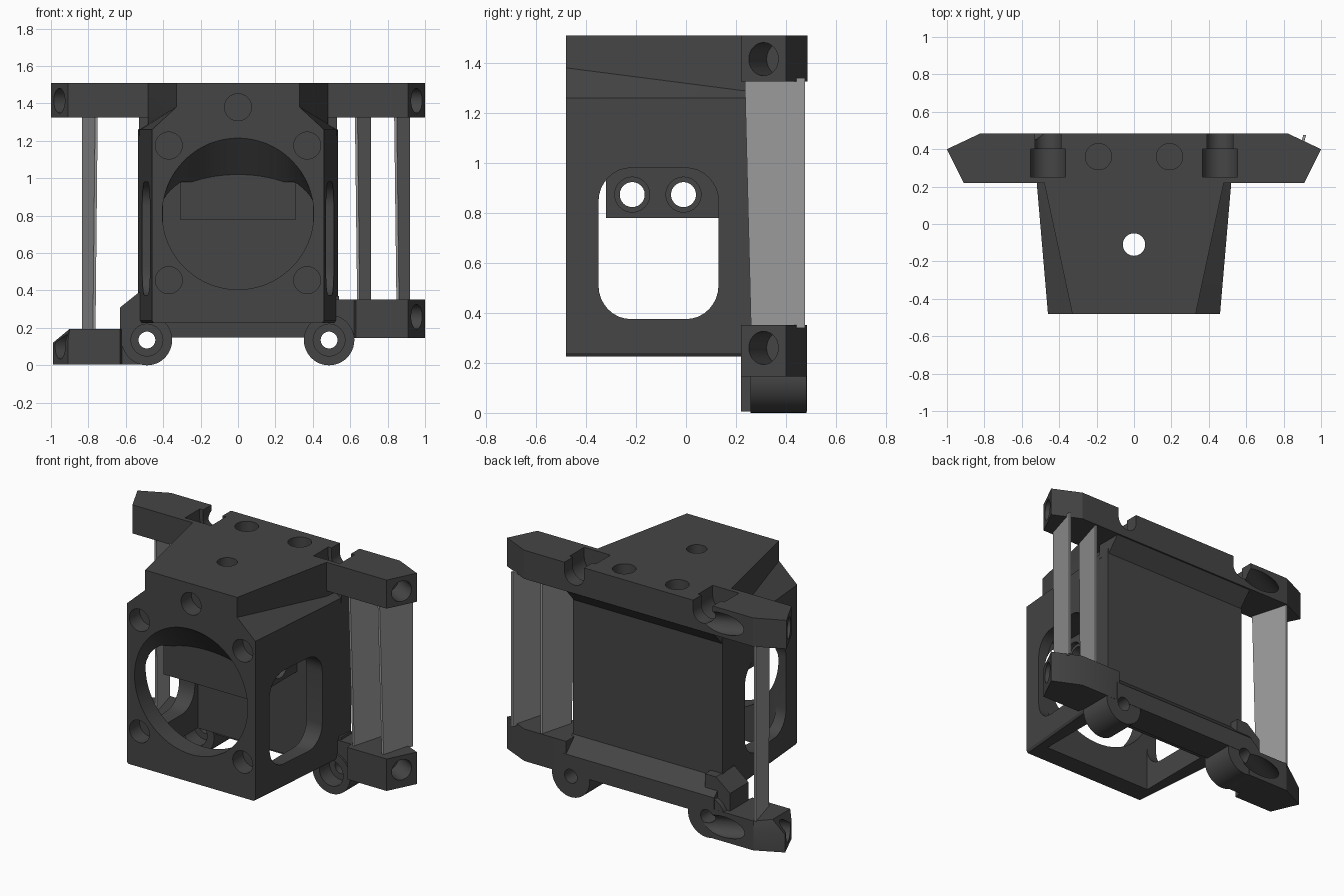
import bpy, bmesh, math
from mathutils import Vector

if "Cube" in bpy.data.objects:
    bpy.data.objects.remove(bpy.data.objects["Cube"])


def material(name, v):
    m = bpy.data.materials.new(name)
    m.diffuse_color = (v, v, v, 1)
    m.use_nodes = True
    m.node_tree.nodes["Principled BSDF"].inputs["Base Color"].default_value = m.diffuse_color
    return m


DARK = material("dark grey plastic", 0.06)
LIGHT = material("light grey vane", 0.32)


def loft(name, rings, mat=DARK):
    """Closed solid through rings of equal point count."""
    bm = bmesh.new()
    vs = [[bm.verts.new(p) for p in r] for r in rings]
    n = len(rings[0])
    for a, b in zip(vs, vs[1:]):
        for i in range(n):
            j = (i + 1) % n
            bm.faces.new((a[i], a[j], b[j], b[i]))
    bm.faces.new(vs[0][::-1])
    bm.faces.new(vs[-1])
    bmesh.ops.recalc_face_normals(bm, faces=bm.faces)
    me = bpy.data.meshes.new(name)
    bm.to_mesh(me)
    bm.free()
    me.materials.append(mat)
    ob = bpy.data.objects.new(name, me)
    bpy.context.collection.objects.link(ob)
    return ob


def box(name, x0, x1, y0, y1, z0, z1):
    return loft(name, [[(x0, y0, z), (x1, y0, z), (x1, y1, z), (x0, y1, z)] for z in (z0, z1)])


def rod(p, q, r, name="cutter", n=40):
    """Cylinder between two points."""
    p, q = Vector(p), Vector(q)
    rot = (q - p).to_track_quat('Z', 'Y')
    ring = [rot @ Vector((r * math.cos(t), r * math.sin(t), 0))
            for t in (2 * math.pi * i / n for i in range(n))]
    return loft(name, [[c + v for v in ring] for c in (p, q)])


def combine(target, other, op='DIFFERENCE'):
    mod = target.modifiers.new("combine", 'BOOLEAN')
    mod.operation, mod.solver, mod.object = op, 'EXACT', other
    bpy.context.view_layer.objects.active = target
    bpy.ops.object.modifier_apply(modifier=mod.name)
    bpy.data.objects.remove(other, do_unlink=True)


def body_ring(front, mid, back):
    (fx, fz), (mx, mz), (bx, bz) = front, mid, back
    return [(-fx, -.48, fz), (fx, -.48, fz), (mx, .22, mz), (bx, .39, bz),
            (-bx, .39, bz), (-mx, .22, mz)]


# main body with slanted upper shoulders
frame = loft("frame", [
    body_ring((.45, .225), (.51, .225), (.525, .225)),
    body_ring((.46, .24), (.52, .24), (.535, .24)),
    body_ring((.46, 1.26), (.52, 1.26), (.535, 1.26)),
    body_ring((.33, 1.38), (.48, 1.29), (.49, 1.28)),
    body_ring((.33, 1.51), (.48, 1.51), (.49, 1.51))])

# top cross bar and the wedge beneath its rear edge
bar = [(-1, .4), (-.91, .22), (.91, .22), (1, .4), (.82, .485), (-.82, .485)]
combine(frame, loft("top_bar", [[(x, y, z) for x, y in bar] for z in (1.325, 1.51)]), 'UNION')
wedge = [(.3, 1.23), (.39, 1.23), (.483, 1.335), (.3, 1.335)]
combine(frame, loft("wedge", [[(x, y, z) for y, z in wedge] for x in (-.53, .53)]), 'UNION')

# bottom rail with sloped top
rail = [(.28, .15), (.484, .15), (.484, .27), (.38, .37), (.28, .37)]
combine(frame, loft("rail", [[(x, y, z) for y, z in rail] for x in (-.54, .54)]), 'UNION')

# right lower arm, left lower foot and the step above the foot
arm = [(.52, .27), (.62, .27), (.63, .22), (.91, .22), (1, .4), (.82, .483), (.52, .483)]
combine(frame, loft("arm", [[(x, y, z) for x, y in arm] for z in (.145, .352)]), 'UNION')
combine(frame, loft("foot", [[(-min(x, lim), y, z) for x, y in arm]
                             for z, lim in ((.005, .99), (.12, .99), (.195, .9))]), 'UNION')
step = [(-.63, .1), (-.45, .1), (-.45, .39), (-.53, .39), (-.63, .31)]
combine(frame, loft("step", [[(x, y, z) for x, z in step] for y in (.26, .45)]), 'UNION')

# screw lugs
for x in (-.487, .487):
    combine(frame, rod((x, .258, .135), (x, .482, .135), .135, "lug", 48), 'UNION')
    combine(frame, rod((x, .1, .135), (x, .6, .135), .045))
    combine(frame, rod((x, .2, .135), (x, .36, .135), .085))

# inner cavity, open at the bottom
combine(frame, box("cavity", -.4, .4, -.35, .16, .1, .98))

# round front opening, its upper half narrowing inward
def funnel_ring(y, rx, top):
    pts = []
    for i in range(64):
        t = 2 * math.pi * i / 64
        s = math.sin(t)
        pts.append((rx * math.cos(t), y, .81 + s * (top if s > 0 else .405)))
    return pts


combine(frame, loft("funnel", [funnel_ring(-.52, .405, .405), funnel_ring(-.478, .405, .405),
                               funnel_ring(-.32, .42, .21)]))

# rounded side windows
win = []
for cy, cz, a0 in ((0, .845, 0), (-.22, .845, 90), (-.22, .51, 180), (0, .51, 270)):
    for k in range(9):
        a = math.radians(a0 + k * 11.25)
        win.append((cy + .13 * math.cos(a), cz + .135 * math.sin(a)))
for s in (-1, 1):
    combine(frame, loft("window", [[(s * x, y, z) for y, z in win] for x in (.36, .7)]))

# blind holes in the front and the top
for x, z in ((-.37, 1.175), (.37, 1.175), (-.37, .455), (.37, .455), (0, 1.38)):
    combine(frame, rod((x, -.6, z), (x, -.375, z), .072))
for x in (-.19, .19):
    combine(frame, rod((x, .36, 1.35), (x, .36, 1.6), .07))
combine(frame, rod((0, -.11, .9), (0, -.11, 1.6), .06))

# stepped screw slots in the top bar
for x in (-.46, .46):
    for r, y0, y1 in ((.07, .3, .6), (.094, .25, .4)):
        combine(frame, rod((x, y0, 1.45), (x, y1, 1.45), r))
        combine(frame, box("slot", x - r, x + r, y0, y1, 1.45, 1.6))

# angled holes in the four bar tips; the left ones run through to the rear
for s, z in ((1, 1.415), (1, .26), (-1, 1.415), (-1, .1)):
    depth = .16 if s > 0 else .55
    d = Vector((-.894 * s, .447, 0))
    c = Vector((.955 * s, .31, z))
    combine(frame, rod(c - d * .1, c + d * depth, .066))

# block hanging inside the cavity, with two cross holes
block = box("inner_block", -.31, .31, -.32, .18, .78, 1.05)
combine(block, rod((0, -.11, .5), (0, -.11, 1.3), .06))
for y in (-.215, -.01):
    combine(block, rod((-.5, y, .873), (.5, y, .873), .05))
    for s in (-1, 1):
        combine(block, rod((s * .28, y, .873), (s * .5, y, .873), .07))

# thin slanted vanes between the upper and lower arms
def vane(name, s, x, z0):
    rings = []
    for z, xf, yf in ((z0, x + .012, .26), (1.34, x, .235)):
        rings.append([(s * xf, yf, z), (s * (xf + .014), yf, z),
                      (s * (x + .085), .475, z), (s * (x + .07), .475, z)])
    return loft(name, rings, LIGHT)


vane("vane_right_inner", 1, .625, .34)
vane("vane_right_outer", 1, .835, .34)
vane("vane_left", -1, .75, .18)

# smooth the round surfaces only
for ob in bpy.context.scene.objects:
    ob.select_set(True)
bpy.context.view_layer.objects.active = frame
bpy.ops.object.shade_smooth_by_angle(angle=math.radians(25))
